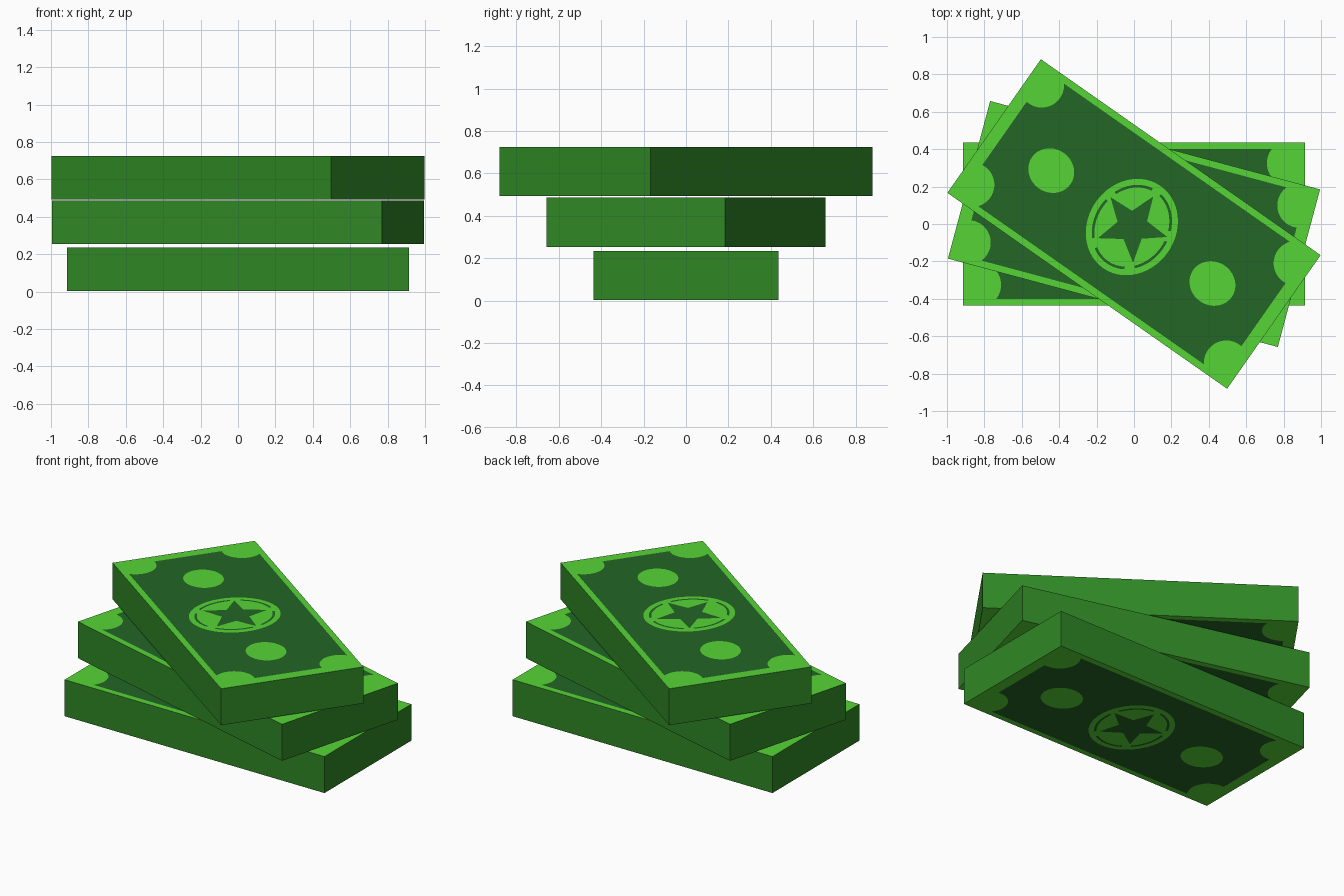
import bpy, bmesh
from math import sin, cos, pi, radians
from mathutils import Matrix

if "Cube" in bpy.data.objects:
    bpy.data.objects.remove(bpy.data.objects["Cube"])


def srgb(r, g, b):
    def lin(c):
        c /= 255
        return c / 12.92 if c <= 0.04045 else ((c + 0.055) / 1.055) ** 2.4
    return (lin(r), lin(g), lin(b), 1)


def material(name, rgb):
    m = bpy.data.materials.new(name)
    m.diffuse_color = srgb(*rgb)
    m.use_nodes = True
    m.node_tree.nodes["Principled BSDF"].inputs["Base Color"].default_value = m.diffuse_color
    return m


LIGHT = material("light green", (86, 213, 54))
DARK = material("dark green", (36, 102, 38))
EDGE = material("paper edge green", (47, 135, 37))

W, D, H = 0.913, 0.436, 0.232     # half length, half width, height of a bundle
GAP = 0.001                       # spacing of the printed layers
CY = -0.02                        # printed centre sits slightly off the middle


def ellipse(cx, cy, a, b, n=40):
    return [(cx + a * cos(2 * pi * i / n), cy + b * sin(2 * pi * i / n)) for i in range(n)]


def notched_panel(u=0.845, v=0.4, cu=0.83, cv=0.325, r=0.12, n=12):
    """Rectangle with a round bite out of each corner."""
    a0 = pi + math_acos_safe((cv - v) / r)
    quarter = []
    start, end = -pi / 2 + 0.125, -pi - 0.67
    for i in range(n + 1):
        t = start + (end - start) * i / n
        quarter.append((min(cu + r * cos(t), u), min(cv + r * sin(t), v)))
    quarter[0], quarter[-1] = (u, quarter[0][1]), (quarter[-1][0], v)
    left = [(-x, y) for x, y in reversed(quarter)]
    top = quarter + left
    return top + [(-x, -y) for x, y in top]


def math_acos_safe(x):
    from math import acos
    return acos(max(-1, min(1, x)))


def star(cx, cy, r, inner, n=5):
    return [(cx + (r if i % 2 == 0 else inner) * cos(pi / 2 + i * pi / n),
             cy + (r if i % 2 == 0 else inner) * sin(pi / 2 + i * pi / n)) for i in range(2 * n)]


def arc_band(cx, cy, a, b, width, t0, t1, n=12):
    ts = [t0 + (t1 - t0) * i / n for i in range(n + 1)]
    outer = [(cx + a * cos(t), cy + b * sin(t)) for t in ts]
    inner = [(cx + (a - width) * cos(t), cy + (b - width) * sin(t)) for t in reversed(ts)]
    return outer + inner


def make_object(name, bm, mats, angle, z):
    mesh = bpy.data.meshes.new(name)
    bm.to_mesh(mesh)
    bm.free()
    for m in mats:
        mesh.materials.append(m)
    ob = bpy.data.objects.new(name, mesh)
    ob.rotation_euler.z = angle
    ob.location.z = z
    bpy.context.collection.objects.link(ob)


def printed(name, outlines, mat, layer, angle, z):
    """Thin printed shapes on both the top and the underside of a bundle."""
    bm = bmesh.new()
    for pts in outlines:
        for height, up in ((H + layer * GAP, 1), (-layer * GAP, -1)):
            f = bm.faces.new([bm.verts.new((x, y, height)) for x, y in pts])
            f.normal_update()
            if f.normal.z * up < 0:
                f.normal_flip()
    bmesh.ops.triangulate(bm, faces=bm.faces[:])
    make_object(name, bm, [mat], angle, z)


def bundle(label, angle, z):
    # paper block: edge colour on the sides, light border colour on top and underside
    bm = bmesh.new()
    bmesh.ops.create_cube(bm, size=1, matrix=Matrix.Translation((0, 0, H / 2))
                          @ Matrix.Diagonal((2 * W, 2 * D, H, 1)))
    for f in bm.faces:
        f.material_index = 1 if abs(f.normal.z) > 0.5 else 0
    make_object(label + "_block", bm, [EDGE, LIGHT], angle, z)
    # printed panel, three light discs, then the star and the broken ring
    printed(label + "_panel", [notched_panel()], DARK, 1, angle, z)
    printed(label + "_discs", [ellipse(0, CY, 0.235, 0.268, 56),
                               ellipse(-0.526, CY, 0.126, 0.116),
                               ellipse(0.526, CY, 0.126, 0.116)], LIGHT, 2, angle, z)
    arcs = [arc_band(0, CY, 0.203, 0.236, 0.014,
                     pi / 2 + i * 2 * pi / 5 + 0.13, pi / 2 + (i + 1) * 2 * pi / 5 - 0.13)
            for i in range(5)]
    printed(label + "_star_and_ring", [star(0, CY + 0.005, 0.195, 0.083)] + arcs,
            DARK, 3, angle, z)


# three bundles, each turned further clockwise
bundle("bottom_bundle", 0, 0.003)
bundle("middle_bundle", radians(-15), 0.254)
bundle("top_bundle", radians(-35), 0.493)
